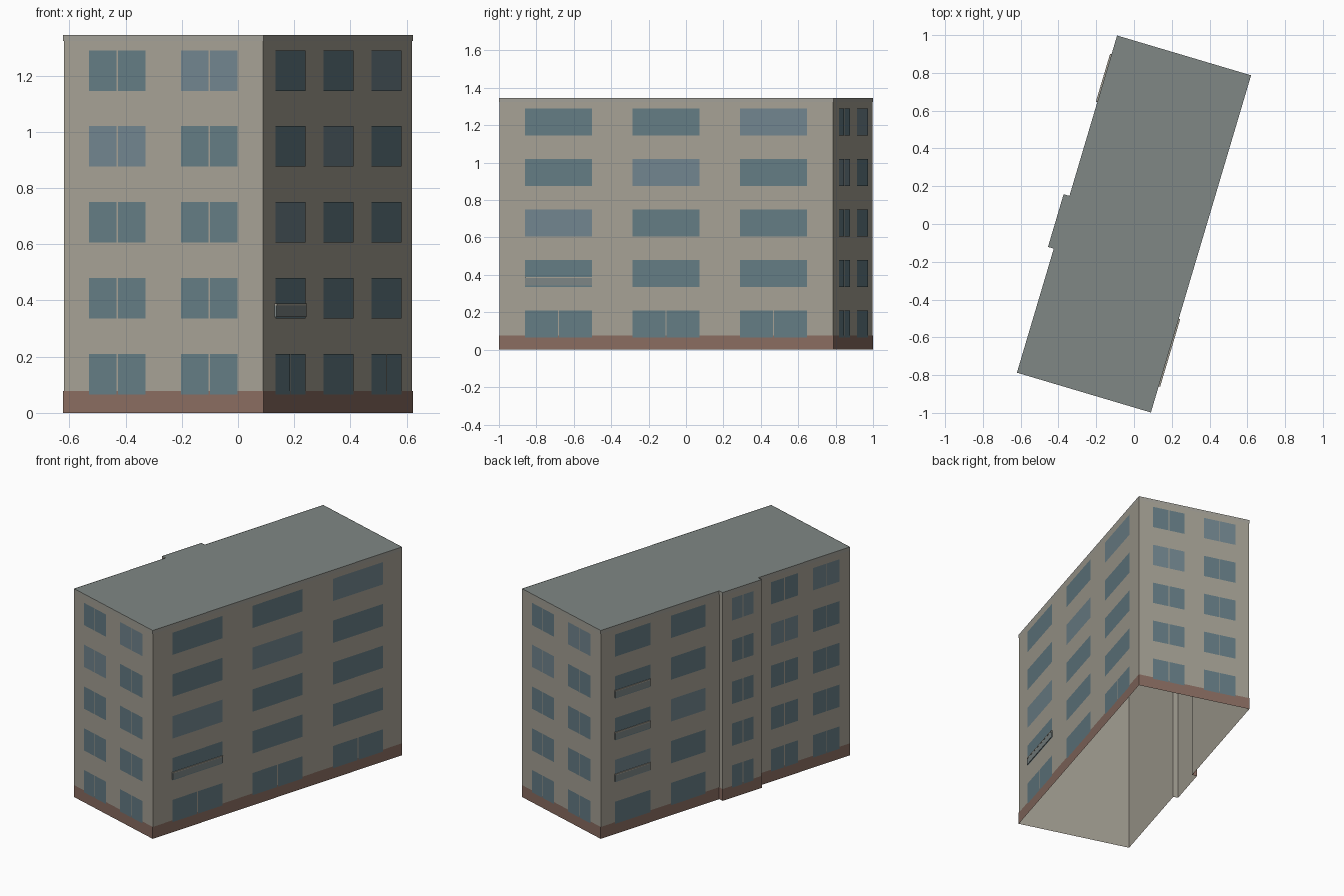
import bpy, math
from mathutils import Vector

if "Cube" in bpy.data.objects:
    bpy.data.objects.remove(bpy.data.objects["Cube"])

ANGLE = math.radians(-16.55)
W, L, H = 0.37, 0.931, 1.345          # half width, half length, height
BAY, B0, B1 = 0.402, 0.045, -0.246    # stair bay depth and ends
Z0, PITCH, WIN_H = 0.066, 0.27, 0.144 # window rows


def material(name, rgb):
    m = bpy.data.materials.new(name)
    m.diffuse_color = (*rgb, 1)
    m.use_nodes = True
    m.node_tree.nodes["Principled BSDF"].inputs["Base Color"].default_value = m.diffuse_color
    return m


wall_m = material("wall_plaster", (0.376, 0.352, 0.296))
band_m = material("roof_edge", (0.36, 0.35, 0.31))
roof_m = material("roof_grey", (0.215, 0.245, 0.235))
plinth_m = material("plinth_brown", (0.25, 0.15, 0.118))
glass_m = material("glass", (0.127, 0.20, 0.23))
light_m = material("glass_light", (0.165, 0.235, 0.27))
panel_m = material("balcony_grey", (0.20, 0.235, 0.235))


def make(name, faces, mat):
    """Object from a list of faces, each a list of points."""
    verts, polys = [], []
    for f in faces:
        polys.append(range(len(verts), len(verts) + len(f)))
        verts += [tuple(p) for p in f]
    me = bpy.data.meshes.new(name)
    me.from_pydata(verts, [], [list(p) for p in polys])
    me.materials.append(mat)
    ob = bpy.data.objects.new(name, me)
    bpy.context.collection.objects.link(ob)
    ob.rotation_euler.z = ANGLE
    return ob


# counter-clockwise footprint with the bay on the left side
plan = [(-W, -L), (W, -L), (W, L), (-W, L),
        (-W, B0), (-BAY, B0), (-BAY, B1), (-W, B1)]


def offset_plan(d):
    """Footprint moved outward by d."""
    out, n = [], len(plan)
    for i in range(n):
        a, b, c = (Vector(plan[(i + k) % n]) for k in (-1, 0, 1))
        e, f = (b - a).normalized(), (c - b).normalized()
        out.append(b + d * (Vector((e.y, -e.x)) + Vector((f.y, -f.x))))
    return out


def strip(z0, z1, d=0.0):
    p = offset_plan(d)
    return [[(a.x, a.y, z0), (b.x, b.y, z0), (b.x, b.y, z1), (a.x, a.y, z1)]
            for a, b in zip(p, p[1:] + p[:1])]


# shell, open underneath
make("outer_walls", strip(0, H), wall_m)
make("flat_roof", [[(x, y, H) for x, y in plan]], roof_m)
make("plinth", strip(0, 0.077, 0.0015), plinth_m)
make("roof_edge_band", strip(H - 0.022, H, 0.0015), band_m)

# each side: wall origin and direction running left to right seen from outside
sides = {
    "front": (Vector((0, -L, 0)), Vector((1, 0, 0))),
    "right": (Vector((W, 0, 0)), Vector((0, 1, 0))),
    "back": (Vector((0, L, 0)), Vector((-1, 0, 0))),
    "left": (Vector((-W, 0, 0)), Vector((0, -1, 0))),
    "bay": (Vector((-BAY, 0, 0)), Vector((0, -1, 0))),
}


def quad(side, u0, u1, z0, z1, d):
    o, u = sides[side]
    o = o + Vector((u.y, -u.x, 0)) * d
    return [o + u * s + Vector((0, 0, z))
            for s, z in ((u0, z0), (u1, z0), (u1, z1), (u0, z1))]


def box(side, u0, u1, z0, z1, d):
    """Shallow box standing d proud of the wall."""
    q, r = quad(side, u0, u1, z0, z1, d), quad(side, u0, u1, z0, z1, 0)
    return [q] + [[r[i], r[(i + 1) % 4], q[(i + 1) % 4], q[i]] for i in range(4)]


# window columns: start, end, divided on all floors, divided on ground floor
pair = [(-0.276, -0.066, 1, 1), (0.066, 0.276, 1, 1)]
columns = {
    "front": pair,
    "back": pair,
    "right": [(c - 0.187, c + 0.187, 0, 1) for c in (-0.6, 0, 0.6)],
    "left": [(-0.828, -0.563, 0, 0), (-0.407, -0.151, 0, 0),
             (0.338, 0.541, 1, 1), (0.655, 0.851, 1, 1)],
    "bay": [(0.024, 0.183, 1, 1)],
}
for side, cols in columns.items():
    dark, pale = [], []
    for c, (u0, u1, split, ground_split) in enumerate(cols):
        for f in range(5):
            z = Z0 + f * PITCH
            m, g = (u0 + u1) / 2, 0.003
            if split or (ground_split and f == 0):
                spans = [(u0, m - g), (m + g, u1)]
            else:
                spans = [(u0, u1)]
            target = pale if f - c == 5 - len(cols) else dark
            target += [quad(side, a, b, z, z + WIN_H, 0.003) for a, b in spans]
    make(side + "_windows", dark, glass_m)
    if pale:
        make(side + "_pale_windows", pale, light_m)

# shallow balcony guards: one on the right, three on the left
guards, rails = [], []
for side, (u0, u1), floors in (("right", (-0.787, -0.413), (1,)),
                               ("left", (-0.828, -0.563), (1, 2, 3))):
    for f in floors:
        z = Z0 + f * PITCH
        guards += box(side, u0, u1, z + 0.006, z + 0.046, 0.007)
        rails += box(side, u0, u1, z + 0.046, z + 0.053, 0.008)
make("balcony_guards", guards, panel_m)
make("balcony_rails", rails, wall_m)
